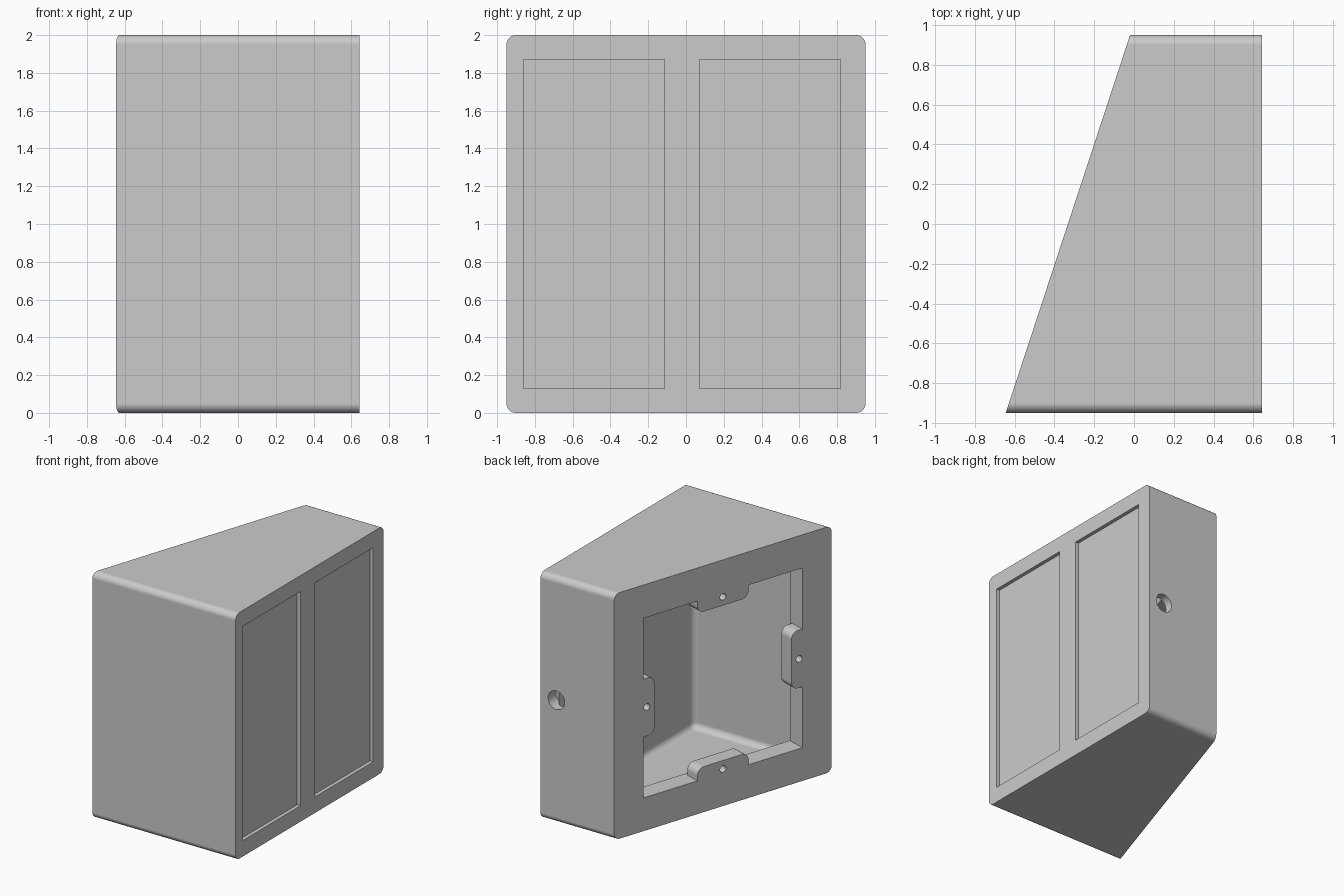
import bpy, bmesh, math
from mathutils import Matrix, Vector

cube = bpy.data.objects.get("Cube")
if cube:
    bpy.data.objects.remove(cube, do_unlink=True)

grey = bpy.data.materials.new("light_grey")
grey.use_nodes = True
grey.diffuse_color = (0.6, 0.6, 0.6, 1)
grey.node_tree.nodes["Principled BSDF"].inputs["Base Color"].default_value = (0.6, 0.6, 0.6, 1)


def frame(a, b, c, origin):
    """Matrix whose local axes are a, b, c."""
    m = Matrix((a, b, c)).transposed().to_4x4()
    m.translation = origin
    return m


def arc(cx, cy, r, start, end, steps=8):
    angles = [math.radians(start + (end - start) * k / steps) for k in range(steps + 1)]
    return [(cx + r * math.cos(t), cy + r * math.sin(t)) for t in angles]


def circle(cx, cy, r):
    return arc(cx, cy, r, 0, 360, 32)[:-1]


def rounded(w, h, r):
    x, y = w / 2 - r, h / 2 - r
    return (arc(x, y, r, 0, 90) + arc(-x, y, r, 90, 180)
            + arc(-x, -y, r, 180, 270) + arc(x, -y, r, 270, 360))


def rect(w, h, cx=0):
    return [(cx + sx * w / 2, sy * h / 2) for sx, sy in ((-1, -1), (1, -1), (1, 1), (-1, 1))]


def add_object(name, mesh):
    mesh.materials.clear()
    mesh.materials.append(grey)
    ob = bpy.data.objects.new(name, mesh)
    bpy.context.collection.objects.link(ob)
    return ob


def prism(name, pts, low, high, matrix, bevel=0, slant=None):
    """Extrude a profile along local z; optionally slice by a plane and round."""
    bm = bmesh.new()
    face = bm.faces.new([bm.verts.new((x, y, low)) for x, y in pts])
    new = bmesh.ops.extrude_face_region(bm, geom=[face])["geom"]
    bmesh.ops.translate(bm, verts=[v for v in new if isinstance(v, bmesh.types.BMVert)],
                        vec=(0, 0, high - low))
    bm.transform(matrix)
    if slant:
        cut = bmesh.ops.bisect_plane(bm, geom=bm.verts[:] + bm.edges[:] + bm.faces[:],
                                     plane_co=slant[0], plane_no=slant[1], clear_outer=True)
        bmesh.ops.edgenet_fill(bm, edges=[e for e in cut["geom_cut"]
                                          if isinstance(e, bmesh.types.BMEdge)])
    if bevel:
        bmesh.ops.bevel(bm, geom=bm.edges[:], offset=bevel, segments=6, profile=0.5, affect='EDGES')
    bmesh.ops.recalc_face_normals(bm, faces=bm.faces[:])
    mesh = bpy.data.meshes.new(name)
    bm.to_mesh(mesh)
    bm.free()
    return add_object(name, mesh)


def evaluated_mesh(ob):
    bpy.context.view_layer.update()
    graph = bpy.context.evaluated_depsgraph_get()
    return bpy.data.meshes.new_from_object(ob.evaluated_get(graph))


def pierced_plate(name, outlines, thickness, matrix):
    """Plate from a filled flat curve; inner outlines become holes."""
    curve = bpy.data.curves.new(name, 'CURVE')
    curve.dimensions, curve.fill_mode, curve.extrude = '2D', 'BOTH', thickness / 2
    for pts in outlines:
        spline = curve.splines.new('POLY')
        spline.points.add(len(pts) - 1)
        for point, (x, y) in zip(spline.points, pts):
            point.co = (x, y, 0, 1)
        spline.use_cyclic_u = True
    source = bpy.data.objects.new(name + "_outline", curve)
    bpy.context.collection.objects.link(source)
    mesh = evaluated_mesh(source)
    bpy.data.objects.remove(source, do_unlink=True)
    # Weld the caps to the sides
    bm = bmesh.new()
    bm.from_mesh(mesh)
    bmesh.ops.remove_doubles(bm, verts=bm.verts[:], dist=0.0001)
    bmesh.ops.recalc_face_normals(bm, faces=bm.faces[:])
    bm.transform(matrix)
    bm.to_mesh(mesh)
    bm.free()
    return add_object(name, mesh)


X, Y, Z = Vector((1, 0, 0)), Vector((0, 1, 0)), Vector((0, 0, 1))
along = Vector((-0.625, -1.9, 0)).normalized()
outward = along.cross(Z)
centre = Vector((-0.3325, 0, 1))
side_frame = frame(Y, Z, X, Z)
slant_frame = frame(along, Z, outward, centre)

# Wedge shaped housing
body = prism("wedge_housing", rounded(1.9, 2, 0.05), -1, 0.643, side_frame,
             slant=(centre, outward))

# Hollow interior, square opening and cable hole through the back wall
cutters = [
    prism("cavity", rect(1.766, 1.866), -1, 0.548, side_frame, 0.05,
          (centre - outward * 0.155, outward)),
    prism("opening", rect(1.46, 1.46), -0.25, 0.1, slant_frame),
    prism("cable_hole", circle(0.5, 0, 0.075), -1, -0.85, frame(X, Z, -Y, Z)),
]

# Two shallow recessed panels
for y in (-0.4875, 0.445):
    cutters.append(prism("panel", rect(0.745, 1.74, cx=y), 0.613, 0.7, side_frame))

# Cut everything in one stack, then keep only the finished mesh
for cutter in cutters:
    mod = body.modifiers.new(cutter.name, 'BOOLEAN')
    mod.operation, mod.solver, mod.object = 'DIFFERENCE', 'EXACT', cutter
finished = evaluated_mesh(body)
body.modifiers.clear()
body.data = finished
for cutter in cutters:
    bpy.data.objects.remove(cutter, do_unlink=True)

# Four drilled screw tabs, flush with the slanted face
tab_outline = ([(0.73, -0.235)] + arc(0.69, -0.175, 0.06, -90, -180)
               + arc(0.69, 0.175, 0.06, 180, 90) + [(0.73, 0.235)])
parts = [body]
for i, side in enumerate(("front", "top", "back", "bottom")):
    turn = slant_frame @ Matrix.Rotation(i * math.pi / 2, 4, 'Z')
    turn = turn @ Matrix.Translation((0, 0, -0.0625))
    parts.append(pierced_plate(side + "_screw_tab", [tab_outline, circle(0.7, 0, 0.027)],
                               0.125, turn))

# Smooth rounded edges, flat broad faces
for part in parts:
    bpy.ops.object.select_all(action='DESELECT')
    part.select_set(True)
    bpy.context.view_layer.objects.active = part
    bpy.ops.object.shade_smooth_by_angle(angle=math.radians(30))
    weighted = part.modifiers.new("flat_faces", 'WEIGHTED_NORMAL')
    weighted.keep_sharp = True
